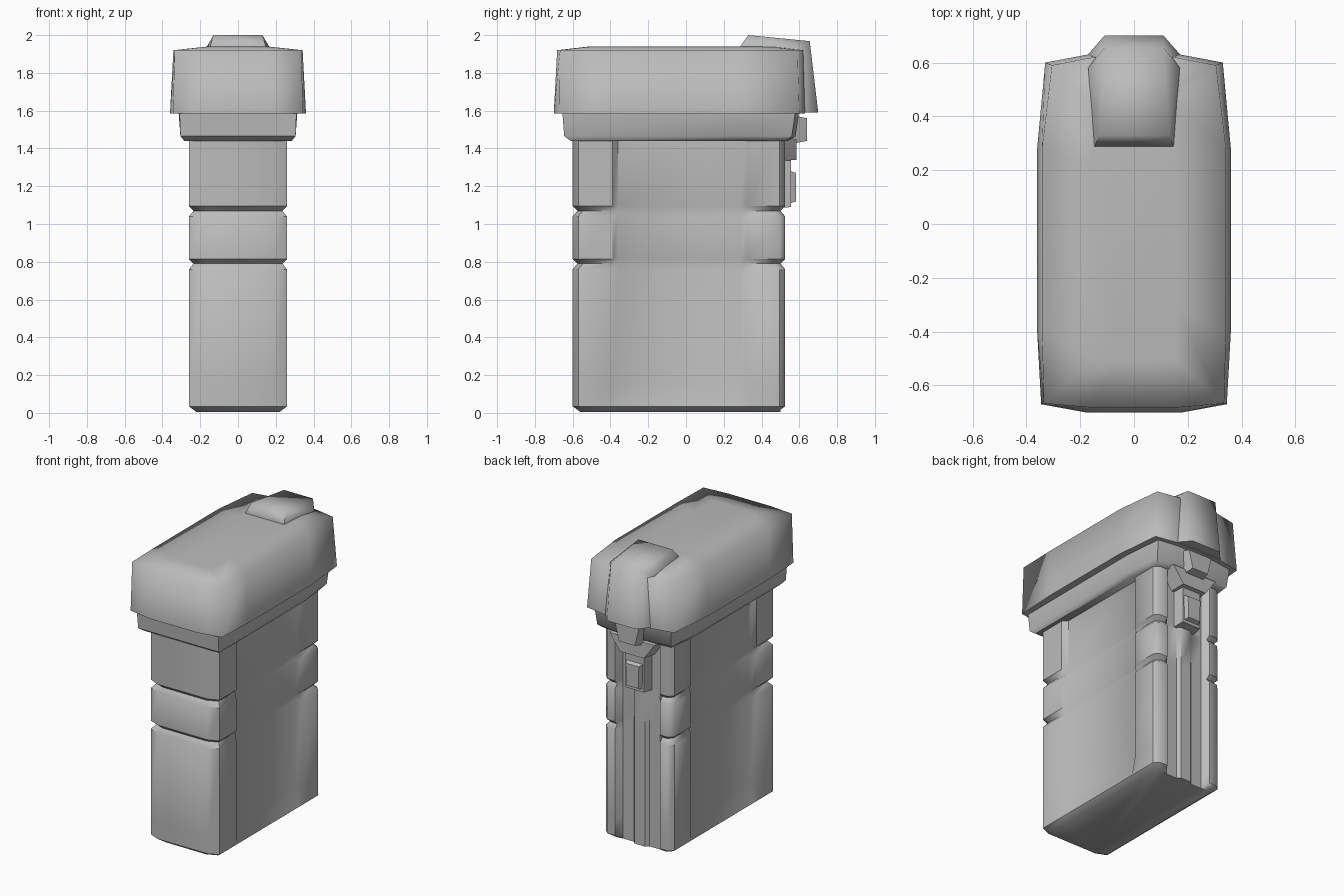
import bpy, bmesh, math

if "Cube" in bpy.data.objects:
    bpy.data.objects.remove(bpy.data.objects["Cube"], do_unlink=True)

grey = bpy.data.materials.new("plain grey")
grey.use_nodes = True
grey.diffuse_color = (0.5, 0.5, 0.5, 1)
grey.node_tree.nodes["Principled BSDF"].inputs["Base Color"].default_value = (0.5, 0.5, 0.5, 1)


def finish(name, bm, angle):
    bmesh.ops.recalc_face_normals(bm, faces=bm.faces)
    mesh = bpy.data.meshes.new(name)
    bm.to_mesh(mesh)
    bm.free()
    mesh.materials.append(grey)
    ob = bpy.data.objects.new(name, mesh)
    bpy.context.collection.objects.link(ob)
    bpy.ops.object.select_all(action='DESELECT')
    ob.select_set(True)
    bpy.context.view_layer.objects.active = ob
    bpy.ops.object.shade_smooth_by_angle(angle=math.radians(angle))
    return ob


def mirrored(half):
    """Close a right-hand outline (front to back) with its mirror image."""
    return half + [(-p[0], *p[1:]) for p in reversed(half)]


def loft(name, rings, angle=40):
    bm = bmesh.new()
    loops = [[bm.verts.new(p) for p in ring] for ring in rings]
    n = len(loops[0])
    for a, b in zip(loops, loops[1:]):
        for i in range(n):
            j = (i + 1) % n
            bm.faces.new((a[i], a[j], b[j], b[i]))
    bm.faces.new(loops[0])
    bm.faces.new(loops[-1])
    return finish(name, bm, angle)


def hull(name, half, angle=40):
    bm = bmesh.new()
    for p in mirrored(half):
        bm.verts.new(p)
    bmesh.ops.convex_hull(bm, input=bm.verts[:])
    return finish(name, bm, angle)


def level(half, z):
    return [(x, y, z) for x, y in mirrored(half)]


# Body: corner columns, recessed side panels, ribbed back and two grooves
def body_ring(z, inset=0.0, recess=0.03):
    side = 0.26 - inset
    front, back = -0.6 + inset, 0.525 - inset
    half = [(0.19 - inset, front), (side, front + 0.03), (side, -0.39),
            (0.26 - recess, -0.36), (0.26 - recess, 0.29), (side, 0.32),
            (side, back - 0.03), (side - 0.03, back), (0.17, back),
            (0.14, 0.48), (0.06, 0.48), (0.04, 0.5)]
    return level(half, z)


groove = 0.025
body = [body_ring(0.005, 0.04, 0.04), body_ring(0.035, 0.0, 0.0),
        body_ring(0.15)]
for z in (0.79, 1.07):
    body += [body_ring(z - 0.03), body_ring(z, groove), body_ring(z + 0.025)]
body += [body_ring(1.46)]
loft("body", body, 45)

# Collar under the cap
collar_top = [(0.31, -0.655), (0.315, 0.3), (0.29, 0.58), (0.15, 0.6)]
collar_low = [(0.305, -0.645), (0.305, 0.3), (0.28, 0.56), (0.15, 0.58)]
collar_base = [(0.285, -0.61), (0.285, 0.3), (0.26, 0.53), (0.15, 0.54)]
loft("collar", [level(collar_base, 1.44), level(collar_low, 1.465),
                level(collar_top, 1.6)], 50)

# Cap with a slightly crowned top
cap_base = [(0.18, -0.7), (0.345, -0.67), (0.36, -0.4), (0.36, 0.28),
            (0.33, 0.6), (0.17, 0.63)]
cap_rim = [(0.16, -0.682), (0.335, -0.667), (0.342, -0.4), (0.342, 0.28),
           (0.305, 0.59), (0.15, 0.62)]
cap_crown = [(x * 0.45, y * 0.75) for x, y in cap_rim]
loft("cap", [level(cap_base, 1.585), level(cap_rim, 1.92),
             level(cap_crown, 1.94)], 88)

# Raised hump at the back of the cap
hull("cap_hump", [(0.15, 0.28, 1.93), (0.13, 0.33, 2.0), (0.17, 0.58, 1.93),
                  (0.11, 0.655, 1.968), (0.11, 0.7, 1.59),
                  (0.18, 0.62, 1.59), (0.17, 0.45, 1.59)], 75)

# Latch on the back: bracket, knob, catch and pad
def tapered_block(name, low, high, y0, y1, z0, z1, bevel=0.02):
    hull(name, [(low, y0, z0), (high, y0, z1),
                (low - bevel, y1, z0 + bevel), (high - bevel, y1, z1 - bevel)])


tapered_block("latch_bracket", 0.1, 0.18, 0.46, 0.585, 1.33, 1.46, 0.01)
tapered_block("latch_knob", 0.08, 0.11, 0.54, 0.64, 1.42, 1.58)
tapered_block("latch_catch", 0.08, 0.08, 0.46, 0.555, 1.08, 1.35, 0.01)
tapered_block("catch_pad", 0.065, 0.07, 0.53, 0.582, 1.1, 1.29)
